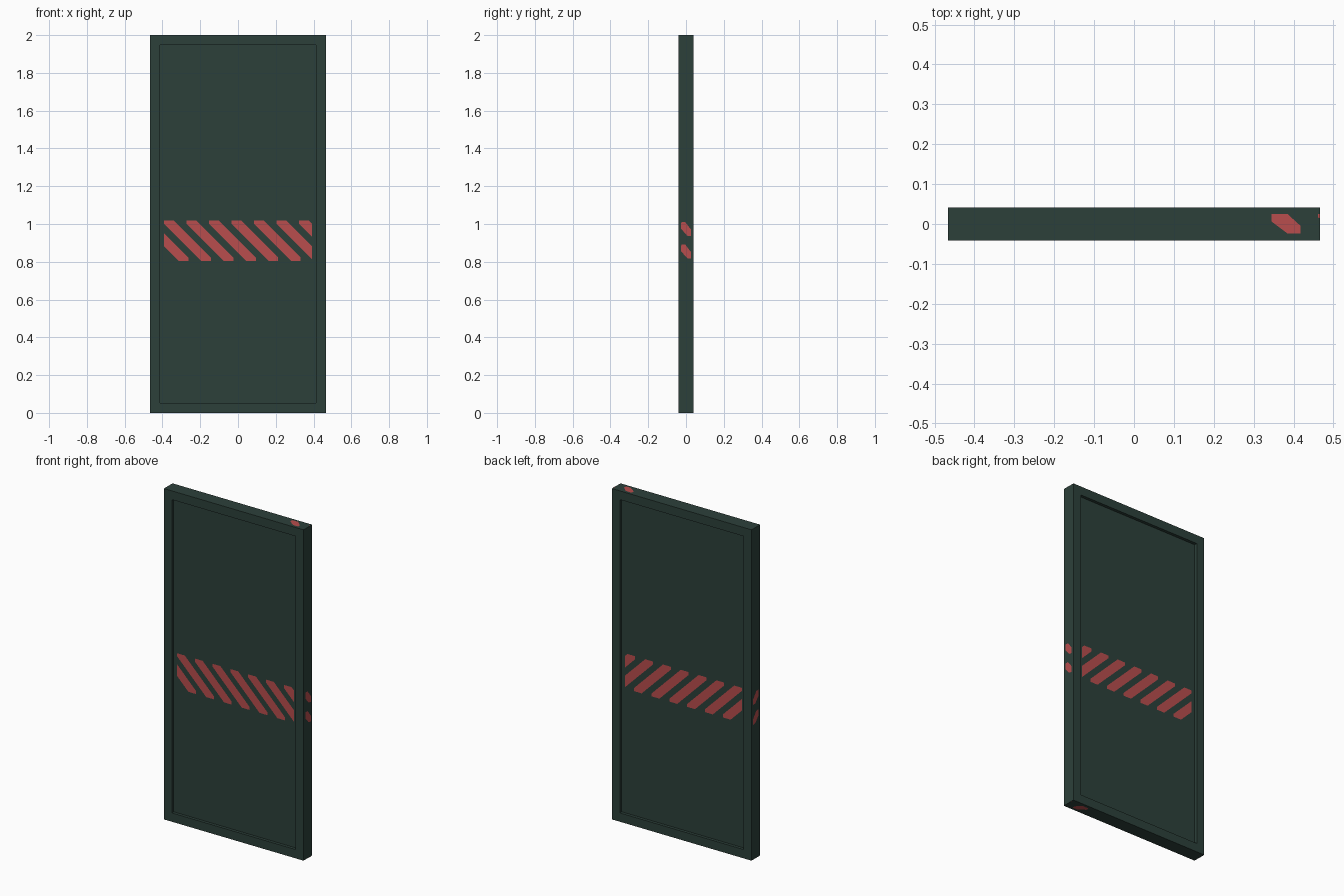
import bpy, bmesh
from mathutils import Vector

if "Cube" in bpy.data.objects:
    bpy.data.objects.remove(bpy.data.objects["Cube"])

HW, HD, H = 0.467, 0.041, 2.0      # half width, half depth, height
BORDER, DEPTH = 0.075, 0.018       # frame border and recess depth
LIFT = 0.001                       # paint lift above the surface


def material(name, rgb):
    m = bpy.data.materials.new(name)
    m.diffuse_color = (*rgb, 1)
    m.use_nodes = True
    m.node_tree.nodes["Principled BSDF"].inputs["Base Color"].default_value = m.diffuse_color
    return m


green = material("dark green", (0.0255, 0.0515, 0.0425))
red = material("warning red", (0.479, 0.075, 0.075))


def finish(name, bm, mat):
    me = bpy.data.meshes.new(name)
    bm.to_mesh(me)
    bm.free()
    me.materials.append(mat)
    ob = bpy.data.objects.new(name, me)
    bpy.context.collection.objects.link(ob)
    return ob


# Door leaf: slab with a recessed panel on front and back
bm = bmesh.new()
bmesh.ops.create_cube(bm, size=1)
for v in bm.verts:
    v.co = Vector((v.co.x * 2 * HW, v.co.y * 2 * HD, (v.co.z + 0.5) * H))
bm.normal_update()
for f in [f for f in bm.faces if abs(f.normal.y) > 0.9]:
    side = 1 if f.normal.y > 0 else -1
    bmesh.ops.inset_region(bm, faces=[f], thickness=BORDER)
    wall = bmesh.ops.extrude_discrete_faces(bm, faces=[f])["faces"][0]
    for v in wall.verts:
        v.co.y -= side * DEPTH
finish("door_leaf", bm, green)


def paint(bm, points, normal):
    """Add one flat face that looks along the given normal."""
    f = bm.faces.new([bm.verts.new(p) for p in points])
    f.normal_update()
    if f.normal.dot(Vector(normal)) < 0:
        f.normal_flip()


# Diagonal stripes across both panels, clipped to the panel width
ZB, ZT, C, PITCH, HALF, CUT = 0.805, 1.018, 0.763, 0.119, 0.035, 0.018
for name, side in (("front_stripes", -1), ("back_stripes", 1)):
    bm = bmesh.new()
    y = side * (HD - DEPTH + LIFT)
    for k in range(-2, 6):
        lo, hi = C + k * PITCH - HALF, C + k * PITCH + HALF
        outline = [(lo - ZT + CUT, ZT - CUT), (lo - ZT + CUT, ZT), (hi - ZT, ZT),
                   (hi - ZB - CUT, ZB + CUT), (hi - ZB - CUT, ZB), (lo - ZB, ZB)]
        paint(bm, [(x, y, z) for x, z in outline], (0, side, 0))
    for s in (-1, 1):
        bmesh.ops.bisect_plane(bm, geom=bm.verts[:] + bm.edges[:] + bm.faces[:],
                               plane_co=(s * (HW - BORDER), 0, 0),
                               plane_no=(s, 0, 0), clear_outer=True)
    finish(name, bm, red)

# Short stripe marks on the two narrow sides
mark = [(-0.025, 1.01), (-0.004, 1.01), (0.027, 0.97), (0.027, 0.935),
        (0.006, 0.938), (-0.026, 0.975)]
for name, side in (("right_edge_marks", 1), ("left_edge_marks", -1)):
    bm = bmesh.new()
    for drop in (0, PITCH):
        paint(bm, [(side * (HW + LIFT), y, z - drop) for y, z in mark], (side, 0, 0))
    finish(name, bm, red)

# Marks on the top and bottom ends
spot = [(0.345, 0.025), (0.385, 0.025), (0.418, -0.005), (0.418, -0.024),
        (0.385, -0.024), (0.345, 0.006)]
sliver = [(0.462, 0.025), (HW, 0.025), (HW, 0.014), (0.462, 0.016)]
for name, z, n in (("top_marks", H + LIFT, 1), ("bottom_marks", -LIFT, -1)):
    bm = bmesh.new()
    for shape in (spot, sliver):
        paint(bm, [(x, y, z) for x, y in shape], (0, 0, n))
    finish(name, bm, red)
